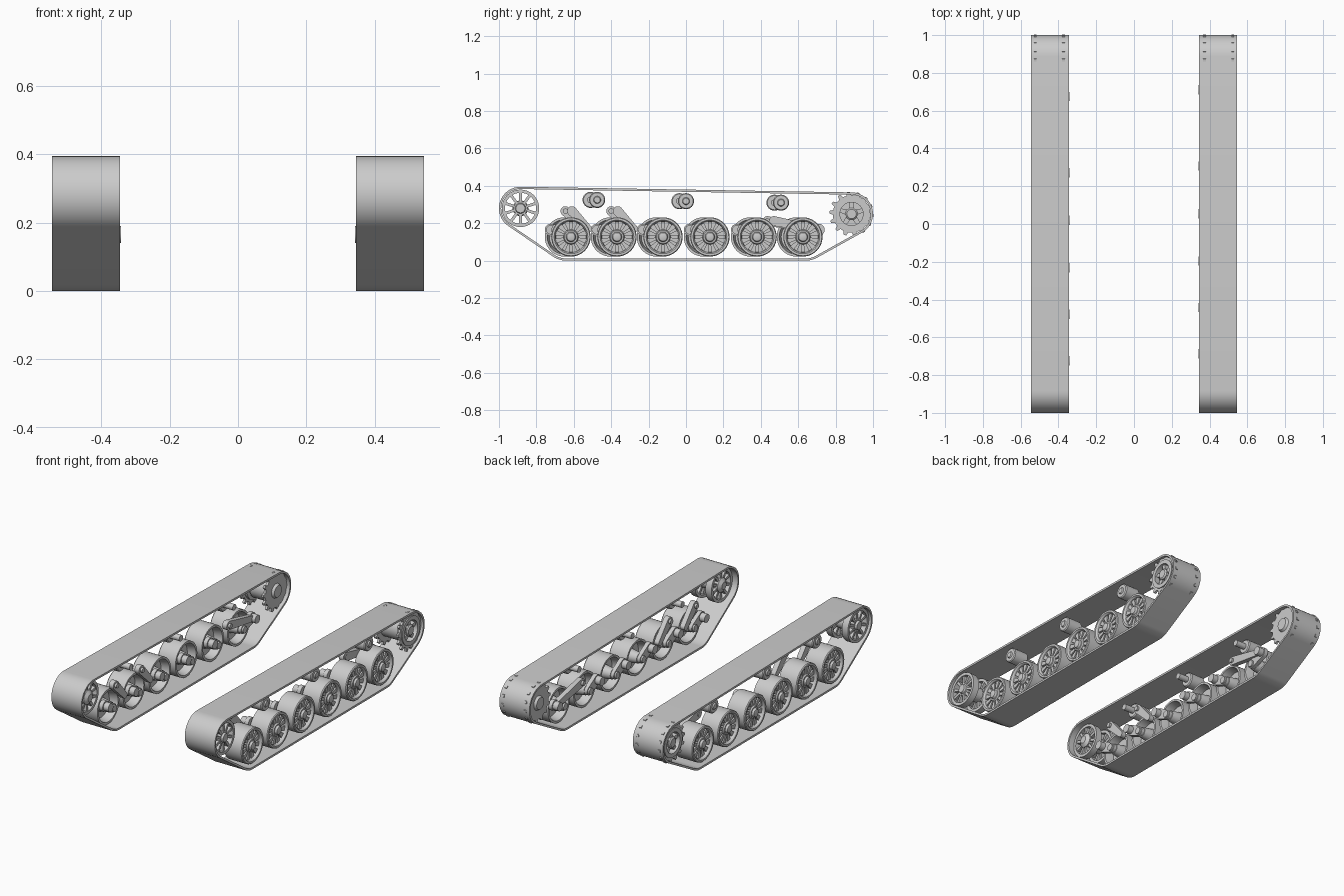
import bpy, bmesh
from math import sin, cos, pi, atan2, asin, hypot, radians

cube = bpy.data.objects.get("Cube")
if cube:
    bpy.data.objects.remove(cube)

steel = bpy.data.materials.new("plain grey steel")
steel.use_nodes = True
GREY = (0.6, 0.6, 0.6, 1)
steel.diffuse_color = GREY
steel.node_tree.nodes["Principled BSDF"].inputs["Base Color"].default_value = GREY


def circle(r, n=40, y=0, z=0):
    return [(y + r * cos(2 * pi * i / n), z + r * sin(2 * pi * i / n)) for i in range(n)]


def loft(bm, loops, closed=False):
    """Skin (x, outline) loops; close into a ring or cap the ends."""
    rows = [[bm.verts.new((x, y, z)) for y, z in pts] for x, pts in loops]
    n = len(rows[0])
    pairs = list(zip(rows, rows[1:])) + ([(rows[-1], rows[0])] if closed else [])
    for a, b in pairs:
        for i in range(n):
            j = (i + 1) % n
            bm.faces.new((a[i], a[j], b[j], b[i]))
    if not closed:
        bm.faces.new(rows[0])
        bm.faces.new(rows[-1])


def lathe(bm, profile, n=40, closed=False):
    loft(bm, [(x, circle(r, n)) for x, r in profile], closed)


def plate(bm, pts, x0, x1):
    loft(bm, [(x0, pts), (x1, pts)])


def ring(bm, outer, inner, x0, x1):
    loft(bm, [(x0, outer), (x1, outer), (x1, inner), (x0, inner)], True)


def spokes(bm, count, r0, r1, w0, w1, x0, x1, turn=0.0):
    """Tapered radial bars."""
    for k in range(count):
        a = 2 * pi * k / count + turn
        corners = [(r0, -w0), (r1, -w1), (r1, w1), (r0, w0)]
        plate(bm, [(r * cos(a) - w * sin(a), r * sin(a) + w * cos(a)) for r, w in corners], x0, x1)


def capsule(y0, z0, r0, y1, z1, r1, n=10):
    """Outline of a rounded link between two points."""
    a = atan2(z1 - z0, y1 - y0)
    ends = [(y1, z1, r1, a - pi / 2), (y0, z0, r0, a + pi / 2)]
    return [(y + r * cos(s + pi * i / n), z + r * sin(s + pi * i / n))
            for y, z, r, s in ends for i in range(n + 1)]


def finish(name, bm, side, y=0.0, z=0.0):
    """Place the part on the left (+1) or mirrored to the right (-1)."""
    for v in bm.verts:
        v.co.x *= side
    bmesh.ops.recalc_face_normals(bm, faces=bm.faces)
    mesh = bpy.data.meshes.new(name)
    bm.to_mesh(mesh)
    bm.free()
    mesh.materials.append(steel)
    ob = bpy.data.objects.new(name, mesh)
    ob.location = (0, y, z)
    bpy.context.collection.objects.link(ob)
    bpy.ops.object.select_all(action="DESELECT")
    ob.select_set(True)
    bpy.context.view_layer.objects.active = ob
    bpy.ops.object.shade_smooth_by_angle(angle=radians(30))


def belt_path(rounds, inset, steps=16):
    """Band pulled tight around circles listed counter-clockwise."""
    normals = []
    for (y0, z0, r0), (y1, z1, r1) in zip(rounds, rounds[1:] + rounds[:1]):
        dy, dz = y1 - y0, z1 - z0
        normals.append(atan2(dz, dy) - pi / 2 + asin((r0 - r1) / hypot(dy, dz)))
    pts = []
    for i, (y, z, r) in enumerate(rounds):
        start = normals[i - 1]
        sweep = (normals[i] - start) % (2 * pi)
        for k in range(steps + 1):
            a = start + sweep * k / steps
            pts.append((y + (r - inset) * cos(a), z + (r - inset) * sin(a)))
    return pts


def toothed(count=14, root=0.1, tip=0.119):
    pts = []
    for k in range(count):
        for f, r in ((-0.5, root), (-0.28, root), (-0.13, tip), (0.13, tip), (0.28, root)):
            a = 2 * pi * (k + f) / count + 0.37
            pts.append((r * cos(a), r * sin(a)))
    return pts


IDLER, SPROCKET = (-0.885, 0.28), (0.885, 0.25)
WHEELS = [-0.615, -0.369, -0.123, 0.128, 0.38, 0.625]
WHEEL_Z, PIVOT_Z = 0.127, 0.165
ROLLERS = [(-0.475, 0.325), (0.0, 0.318), (0.508, 0.31)]
# Shock absorbers: upper end, lower end
SHOCKS = [(-0.61, 0.265, -0.52, 0.17), (-0.365, 0.265, -0.275, 0.17), (0.47, 0.212, 0.69, 0.17)]
ROUNDS = [(*IDLER, 0.115), (-0.64, 0.125, 0.125), (0.64, 0.125, 0.125), (*SPROCKET, 0.115)]

for side, label, shift in ((1, "left", 0.0), (-1, "right", -0.035)):
    # Track belt
    bm = bmesh.new()
    ring(bm, belt_path(ROUNDS, 0), belt_path(ROUNDS, 0.012), 0.345, 0.545)
    finish(f"{label}_track_belt", bm, side)

    # Front idler: two spoked rims on a hub
    bm = bmesh.new()
    for x0, x1 in ((0.38, 0.42), (0.49, 0.53)):
        ring(bm, circle(0.1), circle(0.083), x0, x1)
        spokes(bm, 10, 0.035, 0.086, 0.007, 0.008, x0 + 0.006, x1 - 0.006, pi / 10)
    lathe(bm, [(0.365, 0.022), (0.38, 0.042), (0.515, 0.042), (0.525, 0.036),
               (0.525, 0.028), (0.537, 0.024)])
    finish(f"{label}_idler", bm, side, *IDLER)

    # Rear sprocket: solid inner toothed disc, open outer toothed ring, five-armed hub
    bm = bmesh.new()
    plate(bm, toothed(), 0.366, 0.381)
    ring(bm, toothed(), circle(0.062, 70), 0.516, 0.53)
    ring(bm, circle(0.086), circle(0.062), 0.5, 0.536)
    lathe(bm, [(0.381, 0.07), (0.49, 0.07)])
    spokes(bm, 5, 0.015, 0.066, 0.016, 0.01, 0.485, 0.522, pi / 10)
    lathe(bm, [(0.485, 0.034), (0.528, 0.034), (0.535, 0.026)], 10)
    lathe(bm, [(0.352, 0.035), (0.37, 0.045)])
    finish(f"{label}_sprocket", bm, side, *SPROCKET)

    for i, wy in enumerate(WHEELS):
        # Road wheel: drum rim, recessed web, twelve ribs and a domed hub
        bm = bmesh.new()
        lathe(bm, [(0.41, 0.105), (0.525, 0.105), (0.53, 0.101), (0.53, 0.09), (0.522, 0.084),
                   (0.475, 0.08), (0.465, 0.08), (0.41, 0.092)], closed=True)
        lathe(bm, [(0.46, 0.084), (0.485, 0.084)])
        spokes(bm, 12, 0.028, 0.083, 0.005, 0.014, 0.48, 0.514, pi / 12)
        lathe(bm, [(0.395, 0.03), (0.46, 0.04), (0.515, 0.04), (0.522, 0.035),
                   (0.522, 0.027), (0.534, 0.022), (0.537, 0.012)])
        finish(f"{label}_road_wheel_{i + 1}", bm, side, wy + shift, WHEEL_Z)

        # Swing arm with pivot and axle; the last one points the other way
        py = wy + (0.085 if i == 5 else -0.073)
        bm = bmesh.new()
        plate(bm, capsule(py, PIVOT_Z, 0.032, wy, WHEEL_Z, 0.026), 0.375, 0.4)
        plate(bm, circle(0.025, 24, py, PIVOT_Z), 0.342, 0.38)
        plate(bm, circle(0.02, 24, wy, WHEEL_Z), 0.365, 0.46)
        finish(f"{label}_swing_arm_{i + 1}", bm, side, shift)

    for i, (ry, rz) in enumerate(ROLLERS):
        # Return roller with stub axle
        bm = bmesh.new()
        lathe(bm, [(0.355, 0.018), (0.42, 0.018), (0.42, 0.038), (0.426, 0.043), (0.514, 0.043),
                   (0.52, 0.038), (0.52, 0.02), (0.527, 0.016)], 32)
        finish(f"{label}_return_roller_{i + 1}", bm, side, ry + shift, rz)

    for i, (y0, z0, y1, z1) in enumerate(SHOCKS):
        # Shock absorber link
        bm = bmesh.new()
        plate(bm, capsule(y0, z0, 0.026, y1, z1, 0.018), 0.362, 0.392)
        plate(bm, circle(0.014, 20, y0, z0), 0.35, 0.396)
        finish(f"{label}_shock_absorber_{i + 1}", bm, side, shift)
